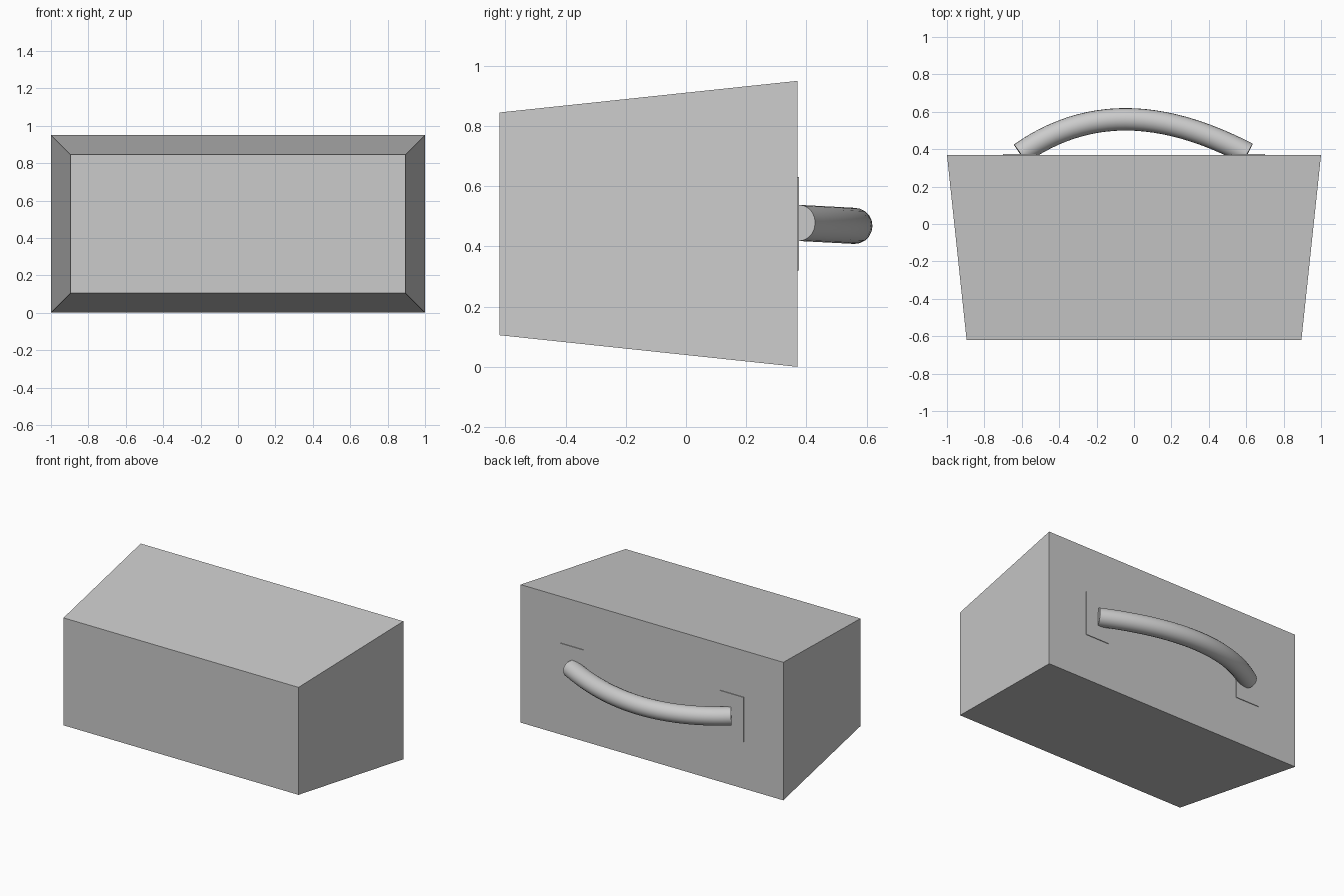
import bpy
import bmesh
import math

if "Cube" in bpy.data.objects:
    bpy.data.objects.remove(bpy.data.objects["Cube"], do_unlink=True)

grey = bpy.data.materials.new("plain grey")
grey.use_nodes = True
colour = (0.6, 0.6, 0.6, 1)
grey.diffuse_color = colour
for node in grey.node_tree.nodes:
    if node.type == "BSDF_PRINCIPLED":
        node.inputs["Base Color"].default_value = colour

FRONT, BACK = -0.62, 0.37
MID_Z = 0.475


def block(name, x, y, z, inset=0):
    """Box between the given x, y, z ranges, its front end drawn in by inset."""
    bm = bmesh.new()
    bmesh.ops.create_cube(bm, size=1)
    for v in bm.verts:
        margin = inset if v.co.y < 0 else 0
        v.co.x = x[1] - margin if v.co.x > 0 else x[0] + margin
        v.co.z = z[1] - margin if v.co.z > 0 else z[0] + margin
        v.co.y = y[1] if v.co.y > 0 else y[0]
    mesh = bpy.data.meshes.new(name)
    bm.to_mesh(mesh)
    bm.free()
    obj = bpy.data.objects.new(name, mesh)
    mesh.materials.append(grey)
    bpy.context.collection.objects.link(obj)
    return obj


# Tapered drawer body
block("drawer_body", (-1, 1), (FRONT, BACK), (0, 0.95), 0.105)

# Thin mounting plates
for side, x in (("left", (0.52, 0.70)), ("right", (-0.70, -0.52))):
    block(side + "_handle_plate", x, (BACK - 0.002, BACK + 0.005), (0.32, 0.63))

# Bowed round handle
curve = bpy.data.curves.new("handle", "CURVE")
curve.dimensions = "3D"
curve.resolution_u = 24
curve.bevel_depth = 0.06
curve.bevel_resolution = 8
curve.use_fill_caps = True
spline = curve.splines.new("BEZIER")
spline.bezier_points.add(1)
ends = (((-0.608, 0.376), (-0.258, 0.621)), ((0.607, 0.376), (0.137, 0.621)))
for point, (end, pull) in zip(spline.bezier_points, ends):
    point.handle_left_type = point.handle_right_type = "FREE"
    point.co = (*end, MID_Z + 0.003)
    inner = (*pull, MID_Z - 0.01)
    outer = [2 * a - b for a, b in zip(point.co, inner)]
    first = end[0] < 0
    point.handle_right = inner if first else outer
    point.handle_left = outer if first else inner
handle = bpy.data.objects.new("handle", curve)
curve.materials.append(grey)
bpy.context.collection.objects.link(handle)
bpy.ops.object.select_all(action="DESELECT")
handle.select_set(True)
bpy.context.view_layer.objects.active = handle
bpy.ops.object.convert(target="MESH")

# Weld the caps so that their rims stay sharp
handle = bpy.context.object
bm = bmesh.new()
bm.from_mesh(handle.data)
bmesh.ops.remove_doubles(bm, verts=bm.verts, dist=0.0001)
bmesh.ops.recalc_face_normals(bm, faces=bm.faces)
bm.to_mesh(handle.data)
bm.free()
bpy.ops.object.shade_smooth_by_angle(angle=math.radians(35))
